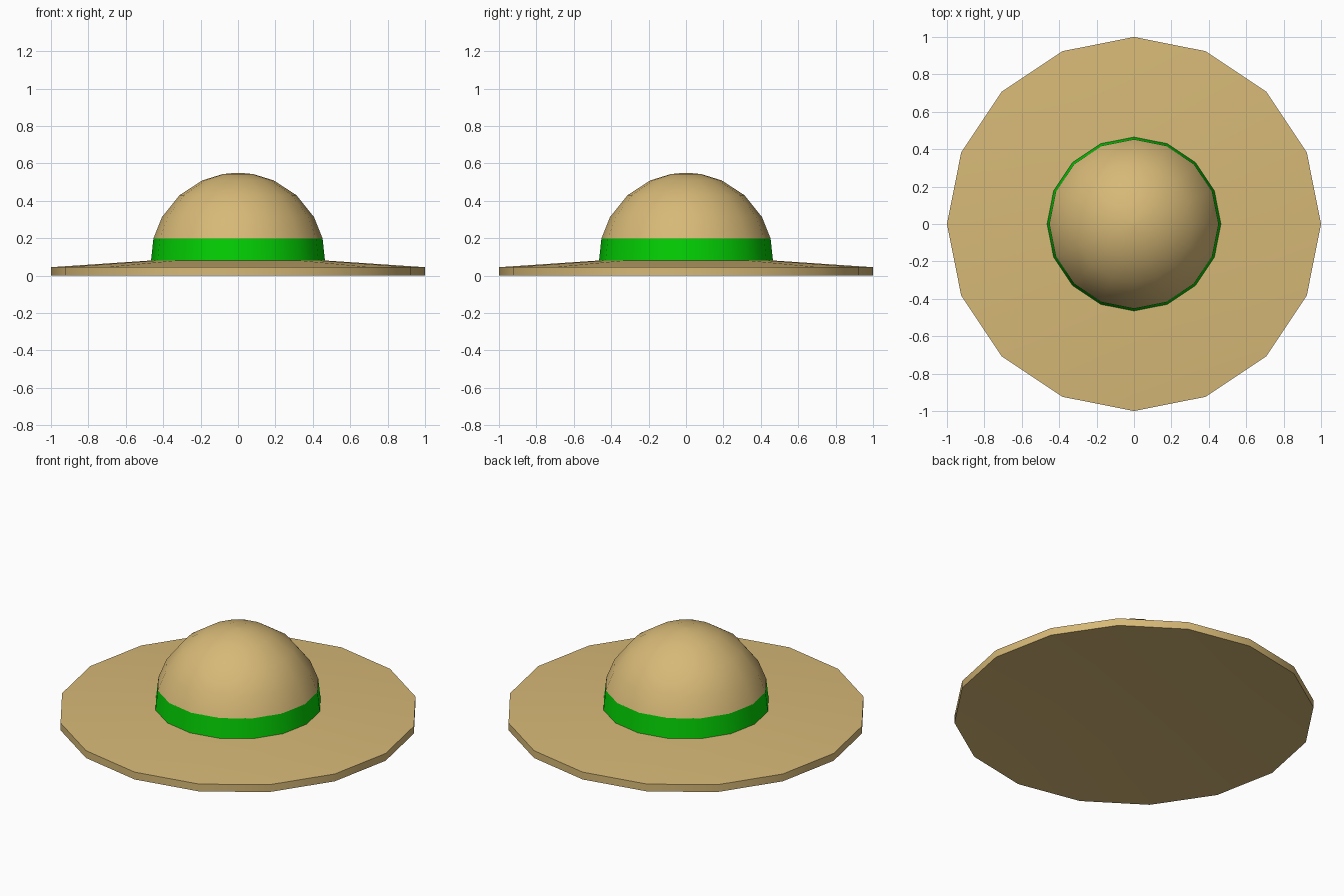
import bpy, bmesh, math

if "Cube" in bpy.data.objects:
    bpy.data.objects.remove(bpy.data.objects["Cube"])

def material(name, rgb):
    m = bpy.data.materials.new(name)
    m.diffuse_color = (*rgb, 1.0)
    m.use_nodes = True
    m.node_tree.nodes["Principled BSDF"].inputs["Base Color"].default_value = m.diffuse_color
    return m

straw = material("straw tan", (0.68, 0.485, 0.185))
green = material("ribbon green", (0.001, 0.63, 0.001))

def lathe(name, profile, mat, sides=16, cap_bottom=False, cap_top=False):
    """Revolve (radius, z) points, listed bottom to top, around z."""
    bm = bmesh.new()
    rings = []
    for r, z in profile:
        rings.append([bm.verts.new((r * math.cos(a), r * math.sin(a), z))
                      for a in (2 * math.pi * i / sides for i in range(sides))])
    for lo, hi in zip(rings, rings[1:]):
        for i in range(sides):
            j = (i + 1) % sides
            bm.faces.new((lo[i], lo[j], hi[j], hi[i]))
    if cap_bottom:
        bm.faces.new(rings[0][::-1])
    if cap_top:
        bm.faces.new(rings[-1])
    me = bpy.data.meshes.new(name)
    bm.to_mesh(me)
    bm.free()
    me.materials.append(mat)
    ob = bpy.data.objects.new(name, me)
    bpy.context.collection.objects.link(ob)
    bpy.ops.object.select_all(action='DESELECT')
    bpy.context.view_layer.objects.active = ob
    ob.select_set(True)
    bpy.ops.object.shade_smooth_by_angle(angle=math.radians(35))
    return ob

# Wide brim of even thickness, rising gently to the foot of the crown
lathe("brim", [(0.465, 0.036), (1.0, 0.0), (1.0, 0.045), (0.465, 0.081)],
      straw, cap_bottom=True, cap_top=True)

# Ribbon band around the foot of the crown
lathe("ribbon_band", [(0.465, 0.081), (0.452, 0.2)], green)

# Rounded crown, a spherical cap rising out of the ribbon
R, BASE = 0.467, 0.083
angles = [14.4, 29.5, 48, 66, 80, 89]
lathe("crown", [(R * math.cos(math.radians(a)), BASE + R * math.sin(math.radians(a)))
                for a in angles], straw, cap_top=True)
